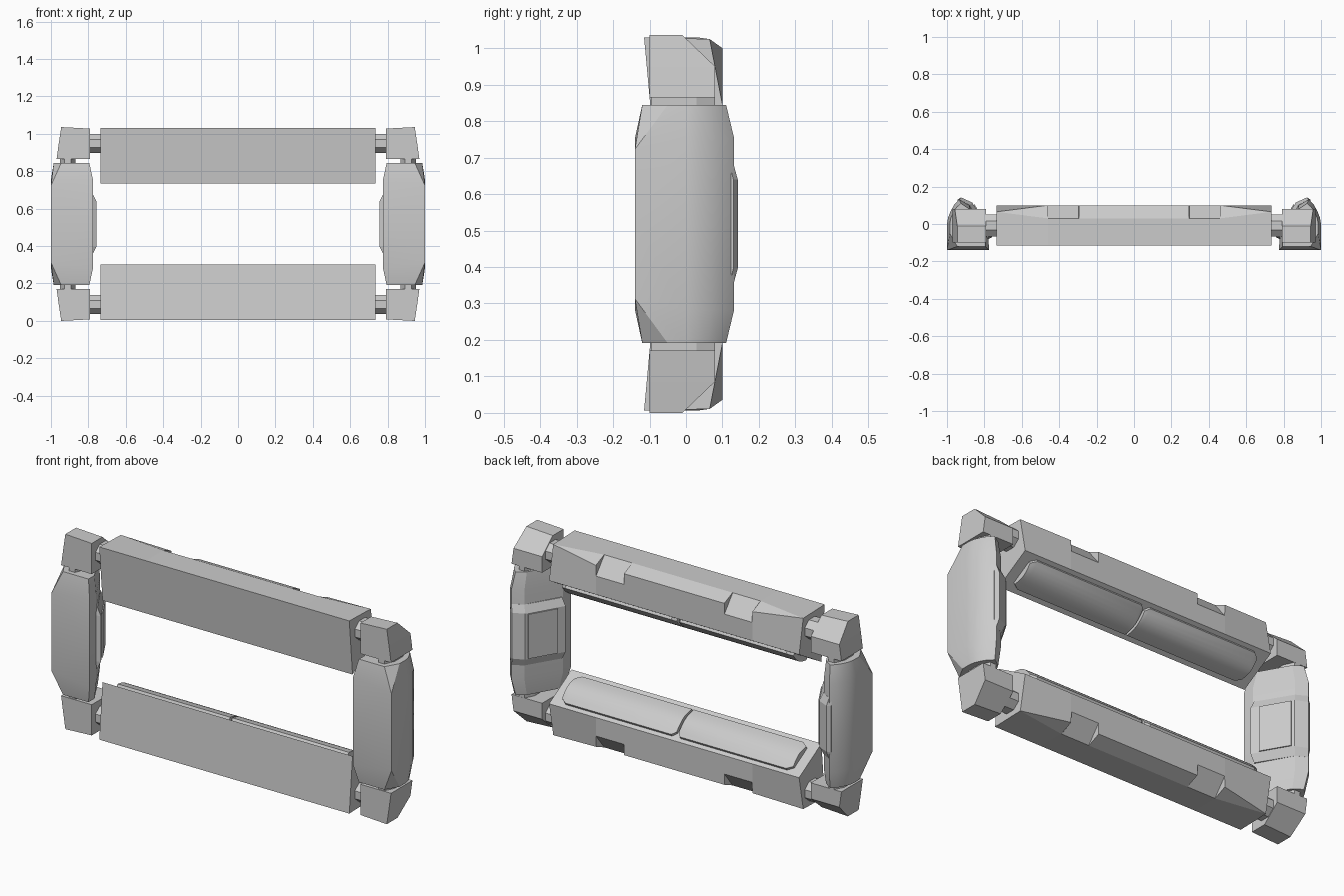
import bpy, bmesh, math
from mathutils import Vector

cube = bpy.data.objects.get("Cube")
if cube:
    bpy.data.objects.remove(cube, do_unlink=True)

MID = 0.518  # height of the symmetry plane

grey = bpy.data.materials.new("plain_grey")
grey.use_nodes = True
grey.diffuse_color = (0.6, 0.6, 0.6, 1)
grey.node_tree.nodes["Principled BSDF"].inputs["Base Color"].default_value = (0.6, 0.6, 0.6, 1)


def loft(name, rings, cap_start=False, smooth=0):
    """Skin matching rings, cap the end, mirror to the other three quarters."""
    bm = bmesh.new()
    loops = [[bm.verts.new(p) for p in ring] for ring in rings]
    n = len(loops[0])
    for a, b in zip(loops, loops[1:]):
        for i in range(n):
            j = (i + 1) % n
            bm.faces.new((a[i], a[j], b[j], b[i]))
    bm.faces.new(loops[-1])
    if cap_start:
        bm.faces.new(loops[0])
    bmesh.ops.remove_doubles(bm, verts=bm.verts, dist=0.0005)
    bmesh.ops.recalc_face_normals(bm, faces=bm.faces)
    mesh = bpy.data.meshes.new(name)
    bm.to_mesh(mesh)
    bm.free()
    mesh.materials.append(grey)
    if smooth:
        mesh.shade_smooth()
        mesh.set_sharp_from_angle(angle=math.radians(smooth))
    obj = bpy.data.objects.new(name, mesh)
    obj.location.z = MID
    bpy.context.collection.objects.link(obj)
    mirror = obj.modifiers.new("mirror", "MIRROR")
    mirror.use_axis = (True, False, True)
    return obj


def level(points, z):
    return [(x, y, z) for x, y in points]


# Long beams: one profile along x, with notches in the back edge
BACK, INNER = Vector((0.10, 0.327)), Vector((-0.088, 0.217))


def beam_section(x, top_edge, back_edge):
    profile = [(-0.115, 0.512), top_edge, back_edge, BACK, INNER]
    return [(x, y, z) for y, z in profile]


lip, ridge, notch, tip = (0.03, 0.512), (0.10, 0.482), (0.10, 0.425), (0.065, 0.507)
loft("beams", [
    beam_section(0, lip, ridge),
    beam_section(0.295, lip, ridge),
    beam_section(0.296, lip, notch),
    beam_section(0.459, lip, notch),
    beam_section(0.46, lip, ridge),
    beam_section(0.735, tip, tip),
])

# Curved panels on the sloping inner side of each beam
slope = BACK - INNER
out = Vector((slope.y, -slope.x)).normalized()


def panel_section(x, s0, s1, steps=8):
    ring = [INNER + slope * s1, INNER + slope * s0]
    for i in range(steps + 1):
        t = i / steps
        height = 0.013 + 0.017 * math.sin(math.pi * t)
        ring.append(INNER + slope * (s0 + (s1 - s0) * t) + out * height)
    return [(x, p.x, p.y) for p in ring]


loft("beam_panels", [
    panel_section(0.006, 0.13, 0.8),
    panel_section(0.025, 0.13, 0.9),
    panel_section(0.65, 0.13, 0.9),
    panel_section(0.68, 0.22, 0.8),
], cap_start=True, smooth=35)

# Side housings: flat front, rounded outer back, chamfered ends
body = [(0.775, -0.14), (1.0, -0.14), (1.0, -0.14), (1.0, 0.0), (0.994, 0.035),
        (0.98, 0.07), (0.96, 0.105), (0.935, 0.132), (0.88, 0.10), (0.778, -0.08)]
end = [(0.795, -0.12), (0.945, -0.12), (0.985, -0.05), (0.985, 0.0), (0.98, 0.03),
       (0.966, 0.06), (0.948, 0.09), (0.925, 0.11), (0.88, 0.08), (0.795, -0.07)]
shoulder = level(body, 0.235)
for i in (1, 2):
    shoulder[i] = (1.0, -0.14, 0.205)
loft("side_housings", [level(body, 0), shoulder, level(end, 0.327)], smooth=25)

# Raised band on the inner back of each housing
band = [(0.757, -0.07), (0.865, 0.115), (0.925, 0.142), (0.945, 0.13), (0.90, 0.0), (0.80, -0.09)]
band_end = [(0.777, -0.07), (0.88, 0.101), (0.933, 0.131), (0.94, 0.12), (0.90, 0.0), (0.80, -0.09)]
loft("housing_bands", [level(band, 0), level(band, 0.122), level(band_end, 0.162)])

# Square plate on each band
p0, p1 = Vector(band[0]), Vector(band[1])
along = p1 - p0
lift = Vector((-along.y, along.x)).normalized() * 0.006
plate = [p0 + along * 0.2, p0 + along * 0.93]
plate += [plate[1] + lift, plate[0] + lift]
loft("housing_plates", [level(plate, 0), level(plate, 0.118)])

# Corner blocks with a back chamfer and a leaning outer side


def block_ring(x, y, z, inner_z):
    return [(0.79, -0.1, inner_z), (x, -0.1, z), (x, y, z), (0.79, y, inner_z)]


loft("corner_blocks", [
    block_ring(0.97, 0.08, 0.347, 0.347),
    block_ring(0.958, 0.08, 0.432, 0.432),
    block_ring(0.945, -0.01, 0.518, 0.510),
], cap_start=True)

# Eight-sided joints between the parts


def octagon(ru, rv):
    angles = [math.radians(22.5 + 45 * i) for i in range(8)]
    return [(ru * math.cos(a), rv * math.sin(a)) for a in angles]


upright = [(0.91 + u, -0.008 + v) for u, v in octagon(0.045, 0.095)]
loft("upright_joints", [level(upright, z) for z in (0.31, 0.36)], cap_start=True)
loft("beam_joints", [[(x, -0.008 + u, 0.43 + v) for u, v in octagon(0.065, 0.055)]
                     for x in (0.72, 0.80)], cap_start=True)
